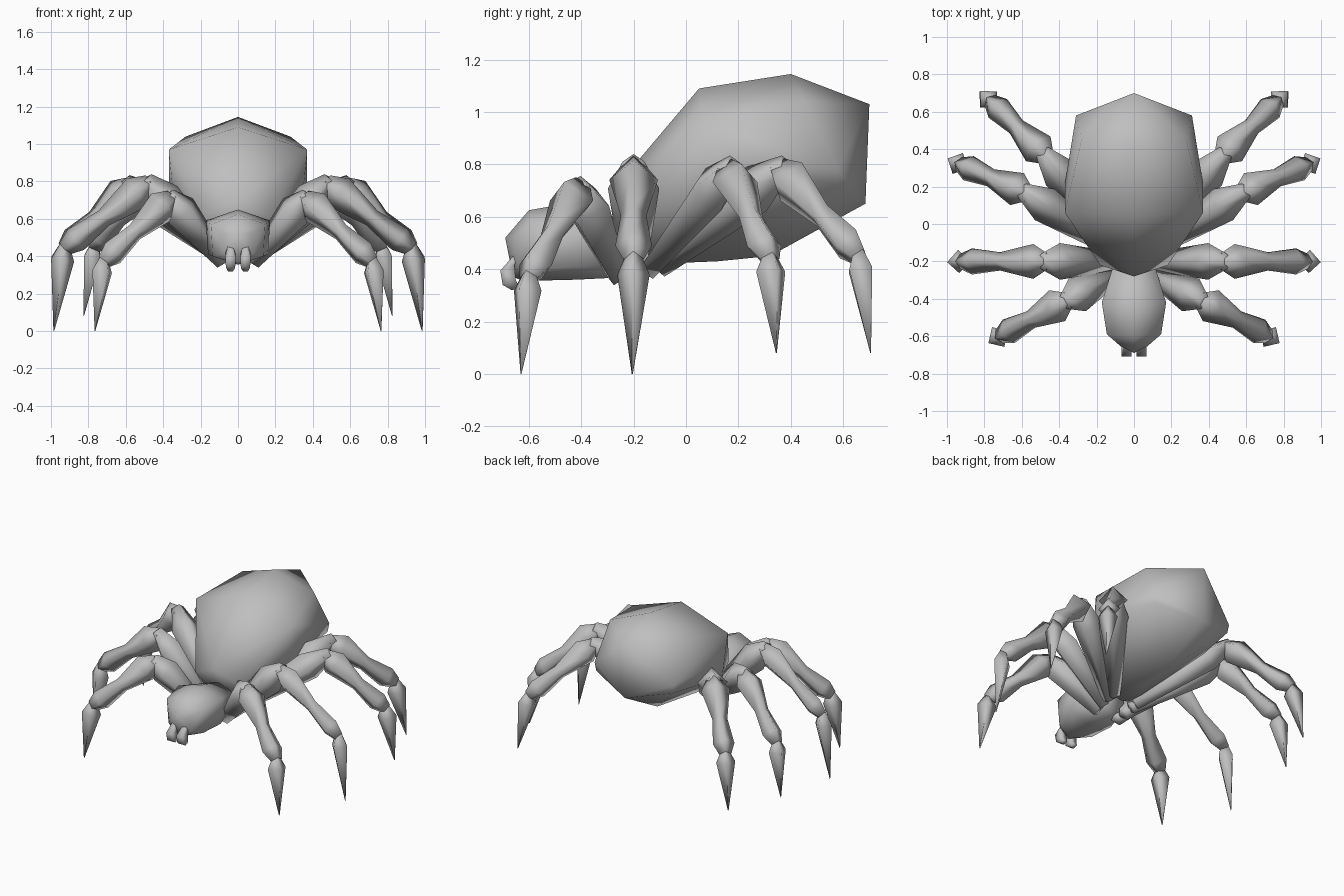
import bpy, bmesh, math
from mathutils import Vector

if "Cube" in bpy.data.objects:
    bpy.data.objects.remove(bpy.data.objects["Cube"])

grey = bpy.data.materials.new("body grey")
grey.diffuse_color = (0.52, 0.52, 0.52, 1)
grey.use_nodes = True
grey.node_tree.nodes["Principled BSDF"].inputs["Base Color"].default_value = grey.diffuse_color


def finish(name, bm):
    bmesh.ops.recalc_face_normals(bm, faces=bm.faces)
    for f in bm.faces:
        f.smooth = True
    mesh = bpy.data.meshes.new(name)
    bm.to_mesh(mesh)
    bm.free()
    mesh.materials.append(grey)
    ob = bpy.data.objects.new(name, mesh)
    bpy.context.collection.objects.link(ob)
    return ob


def loft(name, rings):
    """Skin a list of point rings and cap both ends."""
    bm = bmesh.new()
    loops = [[bm.verts.new(p) for p in r] for r in rings]
    n = len(loops[0])
    for a, b in zip(loops, loops[1:]):
        for i in range(n):
            j = (i + 1) % n
            bm.faces.new((a[i], a[j], b[j], b[i]))
    for cap in (loops[0], loops[-1]):
        bm.faces.new(cap)
    return finish(name, bm)


def hull(name, rings):
    """Convex faceted body around all ring points."""
    bm = bmesh.new()
    for r in rings:
        for p in r:
            bm.verts.new(p)
    res = bmesh.ops.convex_hull(bm, input=bm.verts[:])
    loose = [v for v in bm.verts if not v.link_faces]
    bmesh.ops.delete(bm, geom=loose, context='VERTS')
    return finish(name, bm)


def hexring(top, upper, lower, bottom):
    """Mirrored six-point ring: top (y,z), upper and lower (x,y,z), bottom (y,z)."""
    flip = lambda p: (-p[0], p[1], p[2])
    return [(0, *top), upper, lower, (0, *bottom), flip(lower), flip(upper)]


def limb(name, start, end, profile):
    """Four-sided tapered prism along a line; profile holds (fraction, radius)."""
    a, b = Vector(start), Vector(end)
    d = (b - a).normalized()
    # one ridge points up, or outward on the upright claws
    out = Vector((0, 0, 1))
    if abs(d.z) > 0.9:
        out = Vector((a.x, a.y + 0.15, 0))
    u = (out - d * out.dot(d)).normalized()
    v = d.cross(u)
    rings = []
    for t, r in profile:
        c = a.lerp(b, t)
        rings.append([c + u * r, c + v * r, c - u * r, c - v * r])
    return loft(name, rings)


# Abdomen
hull("abdomen", [
    hexring((-0.28, 0.70), (0.18, -0.22, 0.61), (0.12, -0.14, 0.45), (-0.13, 0.42)),
    hexring((0.05, 1.09), (0.37, 0.06, 0.97), (0.34, 0.08, 0.66), (0.12, 0.43)),
    hexring((0.40, 1.145), (0.28, 0.45, 1.04), (0.37, 0.21, 0.80), (0.32, 0.45)),
    hexring((0.70, 1.03), (0.31, 0.58, 0.78), (0.30, 0.575, 0.72), (0.685, 0.65)),
])

# Head
hull("head", [
    hexring((-0.69, 0.52), (0.07, -0.655, 0.52), (0.08, -0.645, 0.42), (-0.66, 0.37)),
    hexring((-0.60, 0.625), (0.145, -0.59, 0.57), (0.135, -0.585, 0.40), (-0.62, 0.355)),
    hexring((-0.46, 0.65), (0.172, -0.42, 0.59), (0.16, -0.42, 0.41), (-0.42, 0.36)),
    hexring((-0.20, 0.58), (0.11, -0.22, 0.54), (0.09, -0.22, 0.42), (-0.22, 0.37)),
])

# Fangs: small bent prisms under the face
for side, word in ((-1, "left"), (1, "right")):
    path = [(-0.635, 0.47, 0.012), (-0.682, 0.405, 0.027),
            (-0.675, 0.35, 0.025), (-0.65, 0.325, 0.014)]
    loft("fang_" + word, [[(side * 0.04 + sx * r, y + sy * r, z + sy * r * 0.4)
                           for sx, sy in ((-1, -1), (1, -1), (1, 1), (-1, 1))]
                          for y, z, r in path])

# Legs: hip, knee, ankle and tip of each
legs = {
    "front_leg": ((0.08, -0.26, 0.37), (0.36, -0.41, 0.71), (0.72, -0.60, 0.37), (0.765, -0.63, 0.0)),
    "second_leg": ((0.08, -0.20, 0.38), (0.475, -0.20, 0.79), (0.93, -0.20, 0.44), (0.985, -0.205, 0.0)),
    "third_leg": ((0.09, -0.14, 0.40), (0.575, 0.165, 0.78), (0.935, 0.32, 0.44), (0.985, 0.345, 0.08)),
    "rear_leg": ((0.09, -0.10, 0.41), (0.47, 0.36, 0.78), (0.77, 0.66, 0.45), (0.825, 0.705, 0.08)),
}
thigh = [(0, 0.045), (0.8, 0.098), (1.05, 0.042)]
shin = [(-0.02, 0.045), (0.14, 0.093), (0.53, 0.049), (0.86, 0.07), (1.0, 0.04)]
claw = [(-0.06, 0.025), (0.14, 0.062), (1.0, 0.002)]
for name, (hip, knee, ankle, tip) in legs.items():
    for side, word in ((-1, "left"), (1, "right")):
        m = lambda p: (p[0] * side, p[1], p[2])
        limb(f"{name}_thigh_{word}", m(hip), m(knee), thigh)
        limb(f"{name}_shin_{word}", m(knee), m(ankle), shin)
        limb(f"{name}_claw_{word}", m(ankle), m(tip), claw)
